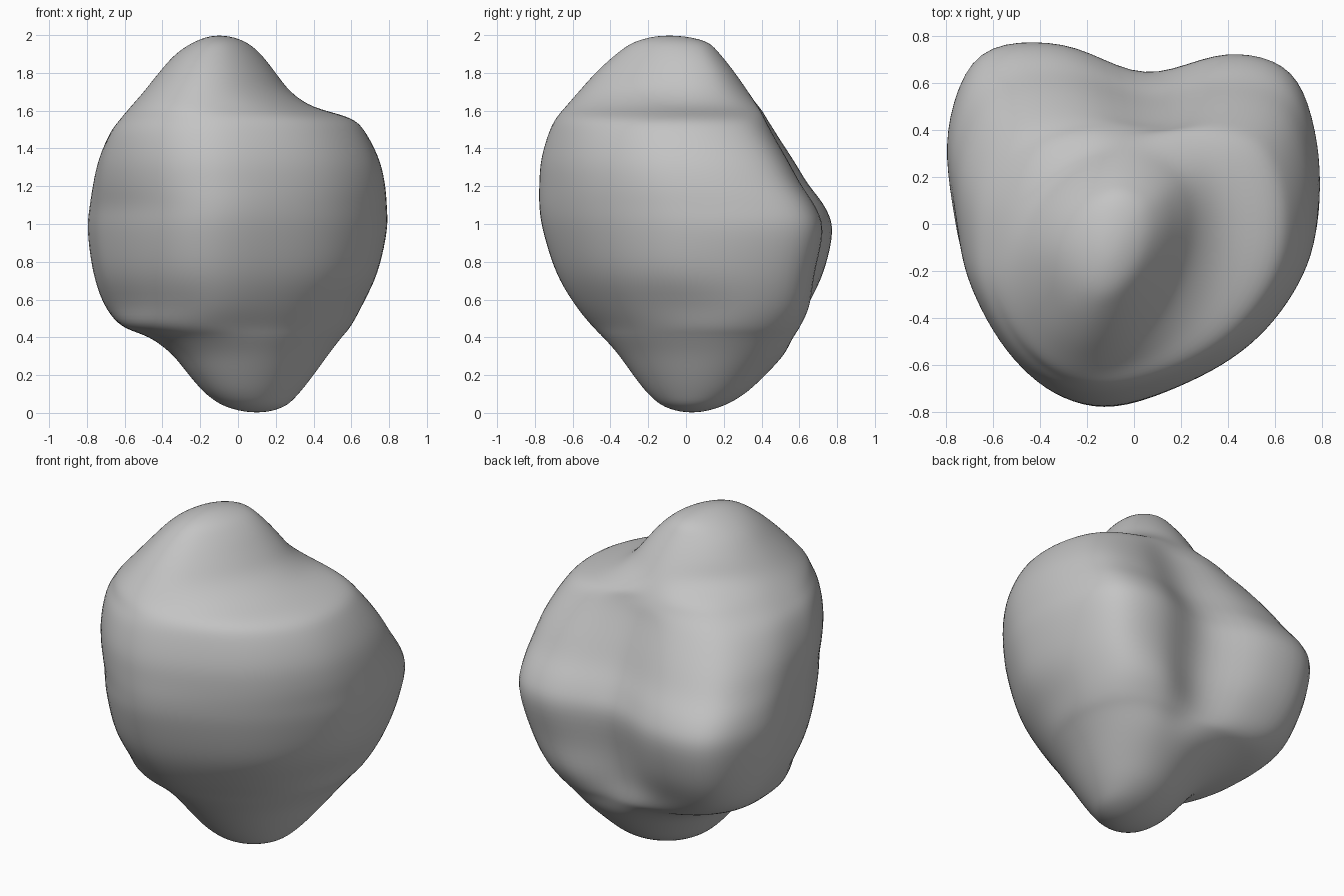
import bpy
import bmesh
from math import cos, sin, tau

cube = bpy.data.objects.get("Cube")
if cube:
    bpy.data.objects.remove(cube, do_unlink=True)

SEGMENTS_PER_POINT = 6
RINGS_PER_LEVEL = 5
SKEW = 0.22          # leans the round end sections diagonally

# Outlines run counter-clockwise from the +x side
# Hem: like the waist, with its front left side drawn in
HEM = [
    (.61, .04), (.62, .29), (.53, .51), (.32, .58),
    (.05, .49), (-.23, .56), (-.5, .55), (-.63, .36),
    (-.6, .06), (-.53, -.16), (-.4, -.4), (-.25, -.54),
    (-.06, -.6), (.19, -.51), (.4, -.37), (.54, -.18),
]
# Waist: two back lobes with a groove between them
WAIST = [
    (.78, 0), (.78, .35), (.67, .65), (.4, .73),
    (.05, .64), (-.3, .77), (-.65, .73), (-.79, .4),
    (-.76, .03), (-.7, -.2), (-.54, -.5), (-.33, -.71),
    (-.08, -.77), (.25, -.65), (.51, -.48), (.69, -.25),
]
# Crown: a ridge narrowing towards the front
CROWN = [
    (.21, 0), (.23, .12), (.2, .22), (.08, .28),
    (-.07, .3), (-.2, .27), (-.33, .2), (-.42, .09),
    (-.45, -.04), (-.43, -.16), (-.38, -.3), (-.31, -.43),
    (-.2, -.5), (-.07, -.46), (.05, -.33), (.15, -.16),
]

# Base to crown: height, min x, max x, min y, max y, outline, its share
LEVELS = [
    (0, .1, .1, .03, .03, HEM, 0),
    (.03, -.06, .24, -.11, .18, HEM, 0),
    (.1, -.17, .32, -.2, .31, HEM, 0),
    (.2, -.26, .4, -.28, .42, HEM, .02),
    (.31, -.35, .48, -.36, .52, HEM, .12),
    (.4, -.47, .55, -.44, .57, HEM, .35),
    (.46, -.62, .6, -.5, .61, HEM, .6),
    (.57, -.71, .66, -.59, .66, HEM, .9),
    (.74, -.77, .74, -.69, .73, WAIST, 1),
    (.96, -.8, .79, -.76, .78, WAIST, 1),
    (1.09, -.79, .79, -.78, .74, WAIST, 1),
    (1.21, -.77, .78, -.78, .65, WAIST, .9),
    (1.34, -.74, .75, -.77, .57, WAIST, .8),
    (1.48, -.68, .68, -.73, .48, WAIST, .65),
    (1.56, -.62, .6, -.69, .43, WAIST, .5),
    (1.62, -.57, .4, -.64, .39, WAIST, .35),
    (1.7, -.5, .28, -.57, .33, CROWN, .3),
    (1.8, -.42, .2, -.48, .26, CROWN, .4),
    (1.9, -.33, .12, -.37, .18, CROWN, .4),
    (1.97, -.22, .03, -.26, .1, CROWN, .2),
    (2, -.1, -.1, -.09, -.09, CROWN, 0),
]


def spline(a, b, c, d, t):
    """Catmull-Rom point between b and c."""
    return tuple(
        q + t / 2 * (r - p + t * (2 * p - 5 * q + 4 * r - s + t * (3 * (q - r) + s - p)))
        for p, q, r, s in zip(a, b, c, d)
    )


def fit(values, low=-1, high=1):
    """Scale a list of values to run exactly from low to high."""
    first, last = min(values), max(values)
    return [low + (v - first) * (high - low) / (last - first) for v in values]


def smooth_outline(points):
    """Resample a closed outline and fit it to the unit square."""
    count = len(points)
    path = [
        spline(points[i - 1], points[i], points[(i + 1) % count],
               points[(i + 2) % count], step / SEGMENTS_PER_POINT)
        for i in range(count) for step in range(SEGMENTS_PER_POINT)
    ]
    xs, ys = zip(*path)
    return list(zip(fit(xs), fit(ys)))


def section(height, left, right, front, back, outline, share):
    """Blend a skewed ellipse with an outline and fit it to the level's box."""
    points = smooth_outline(outline)
    xs, ys = [], []
    for i, (u, v) in enumerate(points):
        angle = tau * i / len(points)
        xs.append((1 - share) * cos(angle - SKEW) + share * u)
        ys.append((1 - share) * sin(angle) + share * v)
    return [(x, y, height)
            for x, y in zip(fit(xs, left, right), fit(ys, front, back))]


def opposite(ring):
    """Continue the skin through a pole so the end is rounded."""
    half = len(ring) // 2
    return ring[half:] + ring[:half]


# Loft the sections into one closed skin
sections = [section(*level) for level in LEVELS]
padded = [opposite(sections[1]), *sections, opposite(sections[-2])]
bm = bmesh.new()
rings = []
for i in range(len(sections) - 1):
    for step in range(RINGS_PER_LEVEL):
        rings.append([bm.verts.new(spline(*column, step / RINGS_PER_LEVEL))
                      for column in zip(*padded[i:i + 4])])
rings.append([bm.verts.new(co) for co in sections[-1]])
for lower, upper in zip(rings, rings[1:]):
    for i in range(len(lower)):
        bm.faces.new((lower[i - 1], lower[i], upper[i], upper[i - 1]))
bmesh.ops.remove_doubles(bm, verts=bm.verts, dist=0.0001)
bmesh.ops.recalc_face_normals(bm, faces=bm.faces)

# Soften the skin a little
for _ in range(6):
    bmesh.ops.smooth_vert(bm, verts=bm.verts, factor=0.5,
                          use_axis_x=True, use_axis_y=True, use_axis_z=True)
for face in bm.faces:
    face.smooth = True

mesh = bpy.data.meshes.new("lumpy_stone")
bm.to_mesh(mesh)
bm.free()
stone = bpy.data.objects.new("lumpy_stone", mesh)
bpy.context.collection.objects.link(stone)

# Plain grey colour
grey = bpy.data.materials.new("plain_grey")
grey.use_nodes = True
colour = (0.55, 0.55, 0.55, 1)
grey.diffuse_color = colour
grey.node_tree.nodes["Principled BSDF"].inputs["Base Color"].default_value = colour
mesh.materials.append(grey)
